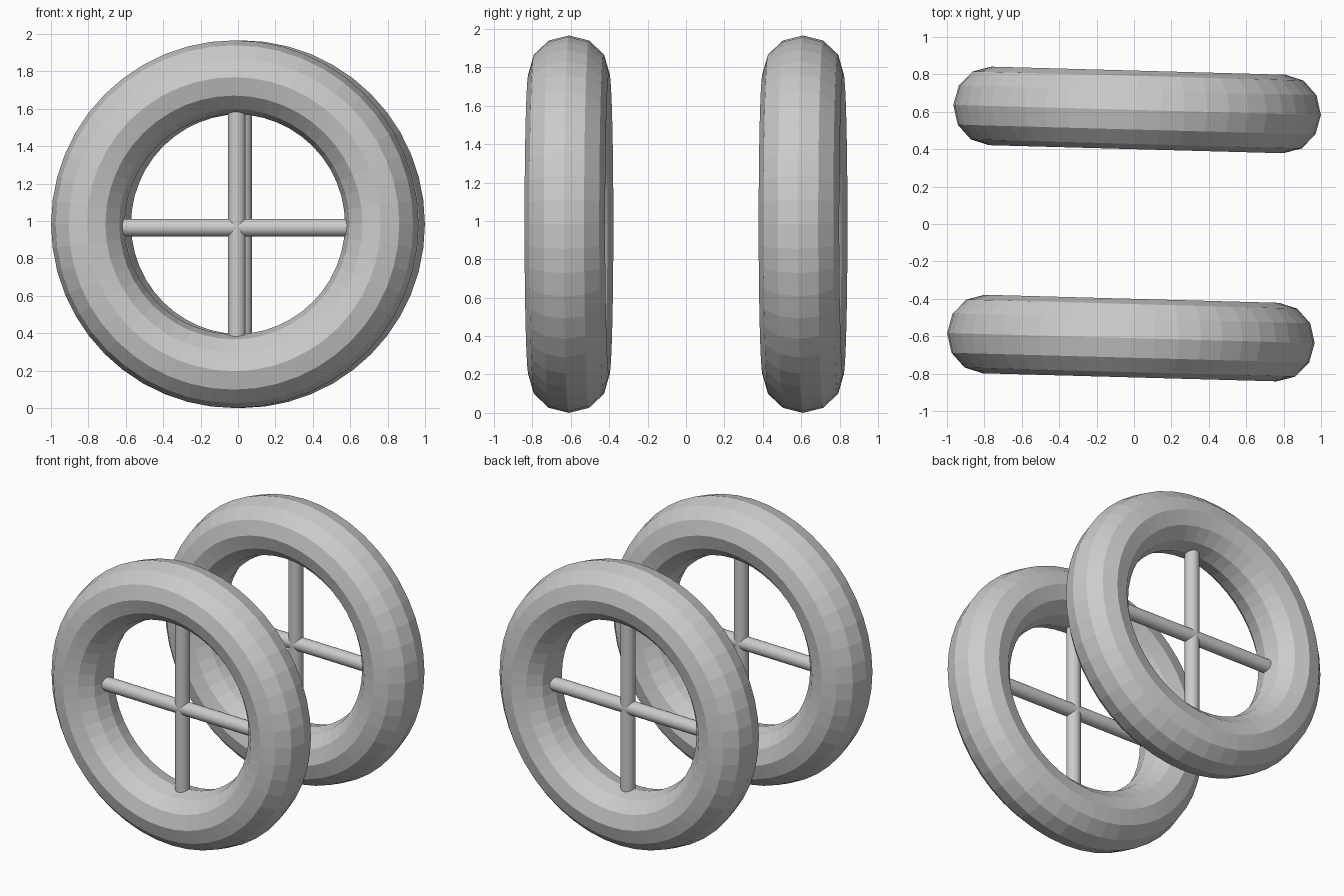
import bpy, bmesh
from math import cos, sin, pi, radians
from mathutils import Matrix

if "Cube" in bpy.data.objects:
    bpy.data.objects.remove(bpy.data.objects["Cube"])

MAJOR, MINOR, HALF_WIDTH = 0.786, 0.197, 0.21
CENTRE_Z = 0.983
YAW = Matrix.Rotation(radians(-1.57), 4, 'Z')


def add_object(name, bm, matrix):
    bmesh.ops.recalc_face_normals(bm, faces=bm.faces)
    mesh = bpy.data.meshes.new(name)
    bm.to_mesh(mesh)
    bm.free()
    obj = bpy.data.objects.new(name, mesh)
    obj.matrix_world = matrix
    bpy.context.collection.objects.link(obj)


def tyre(name, matrix, around=48, section=12):
    bm = bmesh.new()
    rings = []
    for i in range(around):
        a = 2 * pi * i / around
        ring = []
        for j in range(section):
            b = 2 * pi * j / section
            r = MAJOR + MINOR * cos(b)
            ring.append(bm.verts.new((r * cos(a), HALF_WIDTH * sin(b), r * sin(a))))
        rings.append(ring)
    for i in range(around):
        p, q = rings[i], rings[(i + 1) % around]
        for j in range(section):
            k = (j + 1) % section
            bm.faces.new((p[j], q[j], q[k], p[k]))
    add_object(name, bm, matrix)


def spoke(name, matrix, axis):
    bm = bmesh.new()
    bmesh.ops.create_cone(bm, cap_ends=True, segments=32, radius1=0.047,
                          radius2=0.047, depth=1.36)
    if axis == 'X':
        # horizontal bar sits slightly below the wheel centre
        bm.transform(Matrix.Translation((0, 0, -0.018)) @ Matrix.Rotation(pi / 2, 4, 'Y'))
    else:
        bm.transform(Matrix.Translation((0.01, 0, 0)))
    add_object(name, bm, matrix)


# Two identical wheels, slightly turned together about the vertical axis
for side, y in (("front", -0.61), ("back", 0.61)):
    place = YAW @ Matrix.Translation((0, y, CENTRE_Z))
    tyre(side + "_tyre", place)
    spoke(side + "_vertical_spoke", place, 'Z')
    spoke(side + "_horizontal_spoke", place, 'X')
